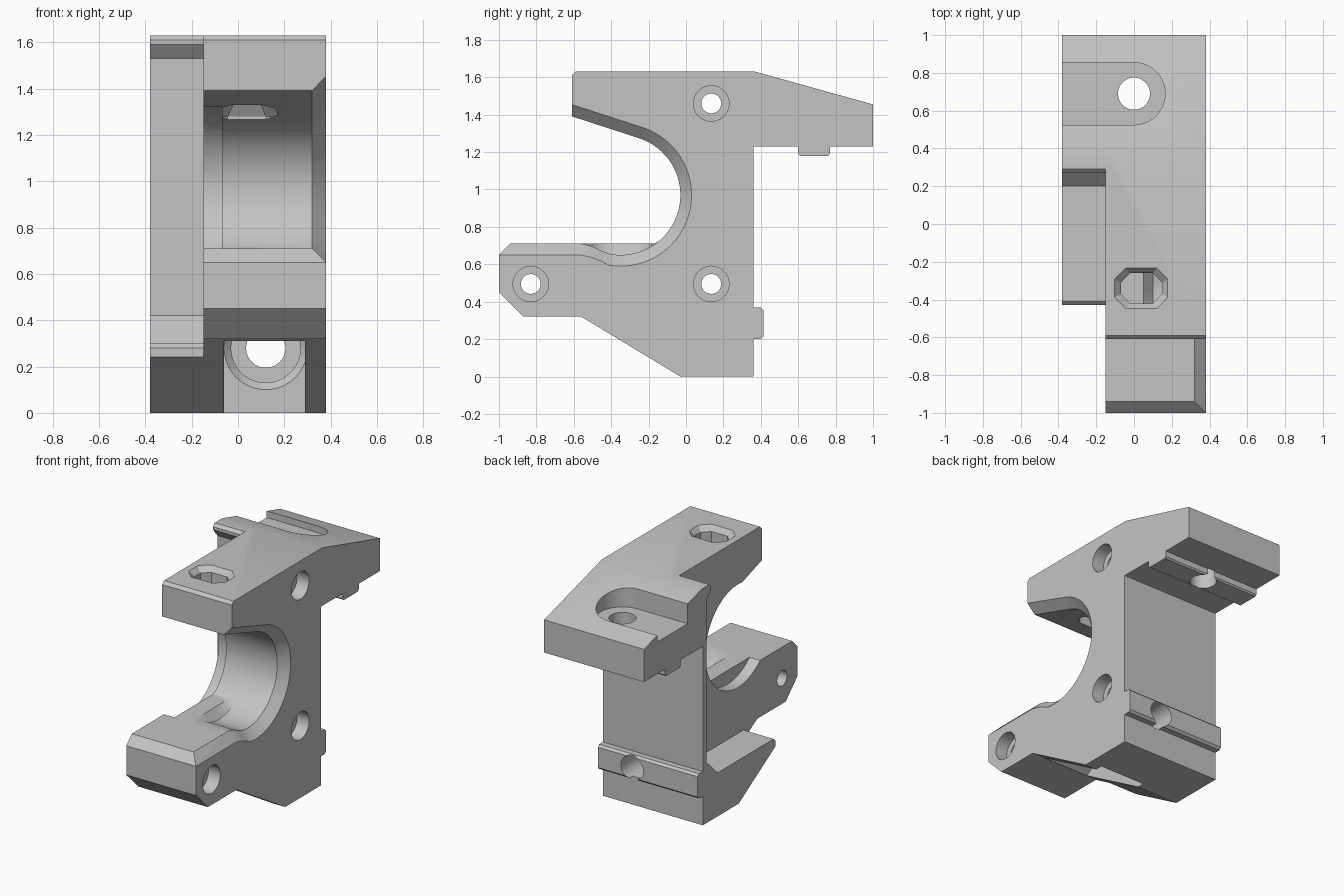
import bpy, math
from mathutils import Vector

if "Cube" in bpy.data.objects:
    bpy.data.objects.remove(bpy.data.objects["Cube"], do_unlink=True)

grey = bpy.data.materials.new("light_grey")
grey.use_nodes = True
COLOUR = (0.55, 0.55, 0.55, 1)
grey.diffuse_color = COLOUR
grey.node_tree.nodes["Principled BSDF"].inputs["Base Color"].default_value = COLOUR

PLACE = {"x": lambda d, a, b: (d, a, b),
         "y": lambda d, a, b: (a, d, b),
         "z": lambda d, a, b: (a, b, d)}


def loft(name, axis, sections):
    """Closed solid through matching outlines, each given as (depth, points)."""
    n = len(sections[0][1])
    verts = [PLACE[axis](d, *p) for d, pts in sections for p in pts]
    faces = [list(range(n)), list(range(len(verts) - n, len(verts)))]
    for s in range(len(sections) - 1):
        for i in range(n):
            j = (i + 1) % n
            faces.append([s * n + i, s * n + j, s * n + n + j, s * n + n + i])
    me = bpy.data.meshes.new(name)
    me.from_pydata(verts, [], faces)
    ob = bpy.data.objects.new(name, me)
    bpy.context.collection.objects.link(ob)
    me.materials.append(grey)
    bpy.ops.object.select_all(action='DESELECT')
    bpy.context.view_layer.objects.active = ob
    ob.select_set(True)
    bpy.ops.object.mode_set(mode='EDIT')
    bpy.ops.mesh.select_all(action='SELECT')
    bpy.ops.mesh.normals_make_consistent(inside=False)
    bpy.ops.object.mode_set(mode='OBJECT')
    return ob


def prism(name, axis, d0, d1, pts):
    return loft(name, axis, [(d0, pts), (d1, pts)])


def arc(a, b, r, start=0, end=360, n=40, closed=True):
    steps = n if closed else n - 1
    return [(a + r * math.cos(math.radians(start + (end - start) * i / steps)),
             b + r * math.sin(math.radians(start + (end - start) * i / steps)))
            for i in range(n)]


def cylinder(name, axis, a, b, r, d0, d1):
    return prism(name, axis, d0, d1, arc(a, b, r))


def rect(a0, a1, b0, b1, c=0.0):
    if not c:
        return [(a0, b0), (a1, b0), (a1, b1), (a0, b1)]
    return [(a0 + c, b0), (a1 - c, b0), (a1, b0 + c), (a1, b1 - c),
            (a1 - c, b1), (a0 + c, b1), (a0, b1 - c), (a0, b0 + c)]


def combine(target, tool, operation):
    mod = target.modifiers.new("join", 'BOOLEAN')
    mod.operation, mod.solver, mod.object = operation, 'EXACT', tool
    bpy.ops.object.select_all(action='DESELECT')
    bpy.context.view_layer.objects.active = target
    target.select_set(True)
    bpy.ops.object.modifier_apply(modifier=mod.name)
    bpy.data.objects.remove(tool, do_unlink=True)


# Main plate with its upper and lower arms
body = prism("bracket_body", "x", -0.15, 0.38, [
    (-0.61, 1.61), (-0.59, 1.63), (0.37, 1.63), (1, 1.455), (1, 1.23),
    (0.36, 1.23), (0.36, 0), (-0.03, 0), (-0.56, 0.32), (-0.87, 0.32),
    (-1, 0.45), (-1, 0.65), (-0.94, 0.71), (-0.61, 0.71)])

# Side wing: thin wall with a lip above and a ledge below
wing = prism("side_wing", "x", -0.38, -0.12, [
    (0.36, 0), (-0.03, 0), (-0.43, 0.242), (-0.43, 0.28), (-0.41, 0.30),
    (0.2, 0.30), (0.32, 0.42), (0.32, 1.53), (0.27, 1.59), (0.27, 1.61),
    (0.29, 1.63), (0.37, 1.63), (1, 1.455), (1, 1.23), (0.36, 1.23)])
combine(body, wing, 'UNION')

# Locating rails on the back and under the overhang
combine(body, prism("back_rail", "x", -0.38, 0.38,
                    rect(0.30, 0.415, 0.2, 0.37, 0.015)), 'UNION')
combine(body, prism("under_rail", "x", -0.38, 0.38,
                    rect(0.6, 0.77, 1.18, 1.3, 0.01)), 'UNION')

# Open throat, with a raised ridge and a flared outer edge
CY, CZ, R, TILT = -0.35, 0.97, 0.32, 72


def throat(off=0.0, floor=0.0):
    flat = 0.71 - off
    pts = [(-1.3, flat), (-0.56, flat), (-0.50, flat - 0.015),
           (-0.45, flat - 0.04 + off * 0.1)]
    pts += arc(CY, CZ, R + off, -100, TILT, 36, False)
    y, z = pts[-1]
    pts.append((-1.3, z + (y + 1.3) / math.tan(math.radians(TILT))))
    return [(y, max(z, floor)) for y, z in pts]


combine(body, loft("throat_cut", "x", [
    (-0.3, throat(0, 0.71)), (0.05, throat(0, 0.71)), (0.10, throat()),
    (0.32, throat()), (0.38, throat(0.06)), (0.42, throat(0.06))]), 'DIFFERENCE')
combine(body, cylinder("bore_step_cut", "x", CY, CZ, 0.355, -0.2, -0.07), 'DIFFERENCE')

# Counterbored side bolt holes
for y, z in ((0.135, 1.46), (0.135, 0.495), (-0.83, 0.495)):
    combine(body, cylinder("bolt_hole_cut", "x", y, z, 0.053, -0.3, 0.5), 'DIFFERENCE')
    combine(body, cylinder("bolt_seat_cut", "x", y, z, 0.095, 0.29, 0.5), 'DIFFERENCE')


# Round-ended slot in the sloped top, with a vertical hole
def slot(r):
    return [(-0.6, 0.69 - r)] + arc(0, 0.69, r, -90, 90, 24, False) + [(-0.6, 0.69 + r)]


combine(body, prism("slot_cut", "z", 1.45, 1.8, slot(0.165)), 'DIFFERENCE')
combine(body, cylinder("top_hole_cut", "z", 0, 0.69, 0.085, 1.0, 1.6), 'DIFFERENCE')

# Eight-sided window through the upper arm, flared at both ends
inner = rect(-0.07, 0.15, -0.42, -0.26, 0.05)
outer = rect(-0.105, 0.18, -0.45, -0.23, 0.06)
combine(body, loft("arm_window_cut", "z", [
    (1.15, outer), (1.28, outer), (1.33, inner), (1.595, inner),
    (1.632, outer), (1.7, outer)]), 'DIFFERENCE')

# Notch under the lower arm, with a bolt seat and hole through the back
combine(body, prism("notch_cut", "x", -0.06, 0.29, [
    (-0.56, -0.1), (0.02, -0.1), (0.02, 0.4), (-0.4, 0.4), (-0.56, 0.3)]), 'DIFFERENCE')
combine(body, loft("seat_cut", "y", [
    (-0.3, arc(0.12, 0.28, 0.18)), (0.02, arc(0.12, 0.28, 0.18)),
    (0.05, arc(0.12, 0.28, 0.15)), (0.15, arc(0.12, 0.28, 0.15))]), 'DIFFERENCE')
combine(body, cylinder("back_hole_cut", "y", 0.12, 0.28, 0.085, -0.1, 0.6), 'DIFFERENCE')

# Smooth the curved walls, keep the edges crisp
bpy.ops.object.select_all(action='DESELECT')
bpy.context.view_layer.objects.active = body
body.select_set(True)
bpy.ops.object.shade_smooth_by_angle(angle=math.radians(25))
